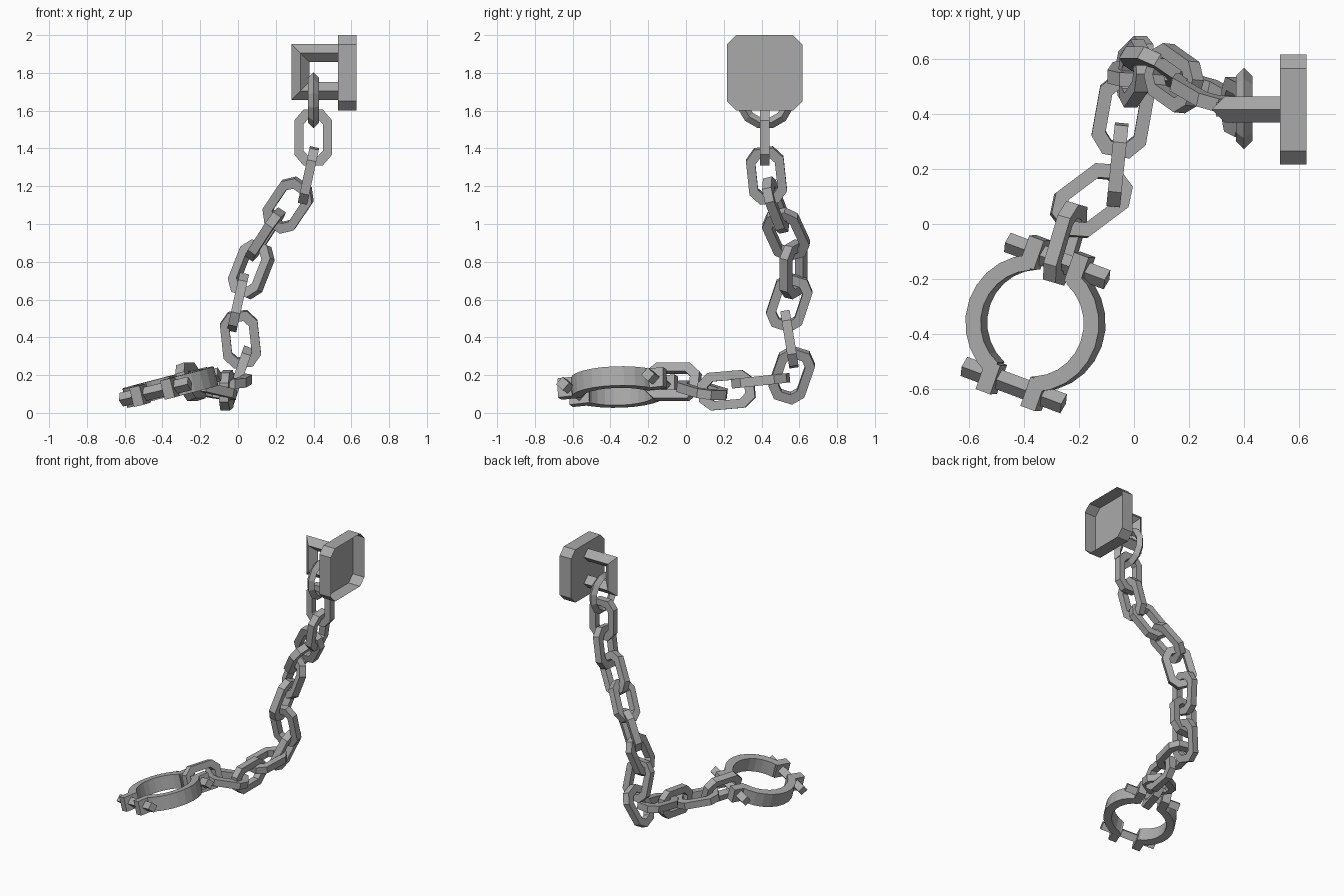
import bpy
import bmesh
from math import sin, cos, pi, radians
from mathutils import Vector as V

cube = bpy.data.objects.get("Cube")
if cube:
    bpy.data.objects.remove(cube, do_unlink=True)

iron = bpy.data.materials.new("grey_iron")
iron.use_nodes = True
grey = (0.4, 0.4, 0.4, 1)
iron.diffuse_color = grey
iron.node_tree.nodes["Principled BSDF"].inputs["Base Color"].default_value = grey


def sweep(name, sections, closed=False, caps=(True, True)):
    """Skin a row of matching cross-sections into one flat-shaded object."""
    bm = bmesh.new()
    rows = [[bm.verts.new(p) for p in s] for s in sections]
    n = len(rows[0])
    pairs = list(zip(rows, rows[1:]))
    if closed:
        pairs.append((rows[-1], rows[0]))
    for a, b in pairs:
        for i in range(n):
            j = (i + 1) % n
            bm.faces.new((a[i], a[j], b[j], b[i]))
    if not closed:
        for row, cap in zip((rows[0], rows[-1]), caps):
            if cap:
                bm.faces.new(row)
    bmesh.ops.recalc_face_normals(bm, faces=bm.faces)
    mesh = bpy.data.meshes.new(name)
    bm.to_mesh(mesh)
    bm.free()
    mesh.materials.append(iron)
    obj = bpy.data.objects.new(name, mesh)
    bpy.context.collection.objects.link(obj)
    return obj


def octagon(length, width, cut_l, cut_w):
    """Corners of a chamfered rectangle given by half sizes."""
    quarter = [(length - cut_l, width), (length, width - cut_w)]
    half = quarter + [(a, -b) for a, b in reversed(quarter)]
    return half + [(-a, -b) for a, b in half]


# Wall plate: chamfered shell, open towards the wall
plate_y, plate_z = 0.416, 1.8
rim = octagon(0.2, 0.2, 0.05, 0.05)
sweep("wall_plate",
      [[V((x, plate_y + a, plate_z + b)) for a, b in rim] for x in (0.53, 0.627)],
      caps=(True, False))

# Square staple with a diamond section
r = 0.048
staple = []
for x, z, dx, dz in ((0.53, 1.905, 0, 1), (0.33, 1.905, -1, 1),
                     (0.33, 1.705, -1, -1), (0.53, 1.705, 0, -1)):
    c, out, side = V((x, plate_y, z)), V((dx, 0, dz)) * r, V((0, r, 0))
    staple.append([c + out, c + side, c - out, c - side])
sweep("wall_staple", staple)

# Round ring hanging on the staple
hub = V((0.4, 0.42, 1.655))
ring = []
for i in range(12):
    t = 2 * pi * (i + 0.5) / 12
    d, side = V((0, cos(t), sin(t))), V((0.03, 0, 0))
    ring.append([hub + d * 0.153, hub + d * 0.122 + side,
                 hub + d * 0.094, hub + d * 0.122 - side])
sweep("staple_ring", ring, closed=True)


# Chain links: centre, long direction, wide direction
def chain_link(name, centre, along, wide):
    c, u = V(centre), V(along).normalized()
    w = V(wide)
    w = (w - u * w.dot(u)).normalized()
    n = u.cross(w) * 0.025
    outer = octagon(0.149, 0.1, 0.058, 0.05)
    inner = octagon(0.099, 0.052, 0.03, 0.027)
    rows = []
    for (a, b), (e, f) in zip(outer, inner):
        o, i = c + u * a + w * b, c + u * e + w * f
        rows.append([o + n, o - n, i - n, i + n])
    sweep(name, rows, closed=True)


links = [
    ((0.398, 0.416, 1.458), (0, 0, -1), (1, 0, 0)),
    ((0.373, 0.426, 1.257), (-0.06, 0.03, -0.28), (0, 1, 0)),
    ((0.265, 0.475, 1.10), (-0.155, 0.09, -0.23), (0.9, -0.2, 0)),
    ((0.145, 0.53, 0.945), (-0.155, 0.11, -0.24), (0.1, 1, 0)),
    ((0.07, 0.57, 0.76), (-0.11, 0, -0.28), (0.85, -0.5, 0)),
    ((0.0, 0.547, 0.585), (-0.06, -0.09, -0.27), (0, 1, 0)),
    ((0.013, 0.548, 0.39), (0.03, 0.045, -0.28), (1, 0, 0)),
    ((0.005, 0.56, 0.2), (-0.09, -0.09, -0.26), (0, 1, 0)),
    ((-0.04, 0.395, 0.17), (-0.05, -0.28, -0.03), (1, 0, 0)),
    ((-0.06, 0.215, 0.12), (-0.03, -0.29, -0.025), (0, 0, 1)),
    ((-0.155, 0.085, 0.12), (-0.22, -0.165, 0.05), (-0.6, 0.8, 0)),
    ((-0.25, -0.07, 0.165), (-0.08, -0.27, 0), (-0.35, 0, 1)),
]
for k, spec in enumerate(links):
    chain_link(f"chain_link_{k + 1}", *spec)

# Shackle frame: bolt direction, bolt-to-bolt direction, ring normal
mid = V((-0.358, -0.36, 0.137))
bolt = V((0.914, -0.343, 0.216)).normalized()
span = V((0.325, 0.94, 0.1))
span = (span - bolt * span.dot(bolt)).normalized()
up = bolt.cross(span)


def at(b, s, h):
    return mid + bolt * b + span * s + up * h


half_h = 0.052
for side, label in ((-1, "right"), (1, "left")):
    # Curved half of the cuff
    arc = []
    for i in range(11):
        t = radians(22 + 136 * i / 10)
        arc.append([at(side * q * sin(t), q * cos(t), h)
                    for q, h in ((0.25, half_h), (0.25, -half_h),
                                 (0.193, -half_h), (0.193, half_h))])
    sweep("shackle_half_" + label, arc)
    # Lugs that the bolts pass through
    for end, where in ((-1, "front"), (1, "back")):
        lug = [[at(side * b, end * s, h) for b, h in
                ((0.06, half_h), (0.118, half_h), (0.118, -half_h), (0.06, -half_h))]
               for s in (0.185, 0.297)]
        sweep(f"shackle_lug_{where}_{label}", lug)

# Square bolts turned on edge
for end, where in ((-1, "front"), (1, "back")):
    rod = [[at(b, end * 0.24 + s, h) for s, h in
            ((0.037, 0), (0, 0.037), (-0.037, 0), (0, -0.037))]
           for b in (-0.198, 0.198)]
    sweep("shackle_bolt_" + where, rod)
